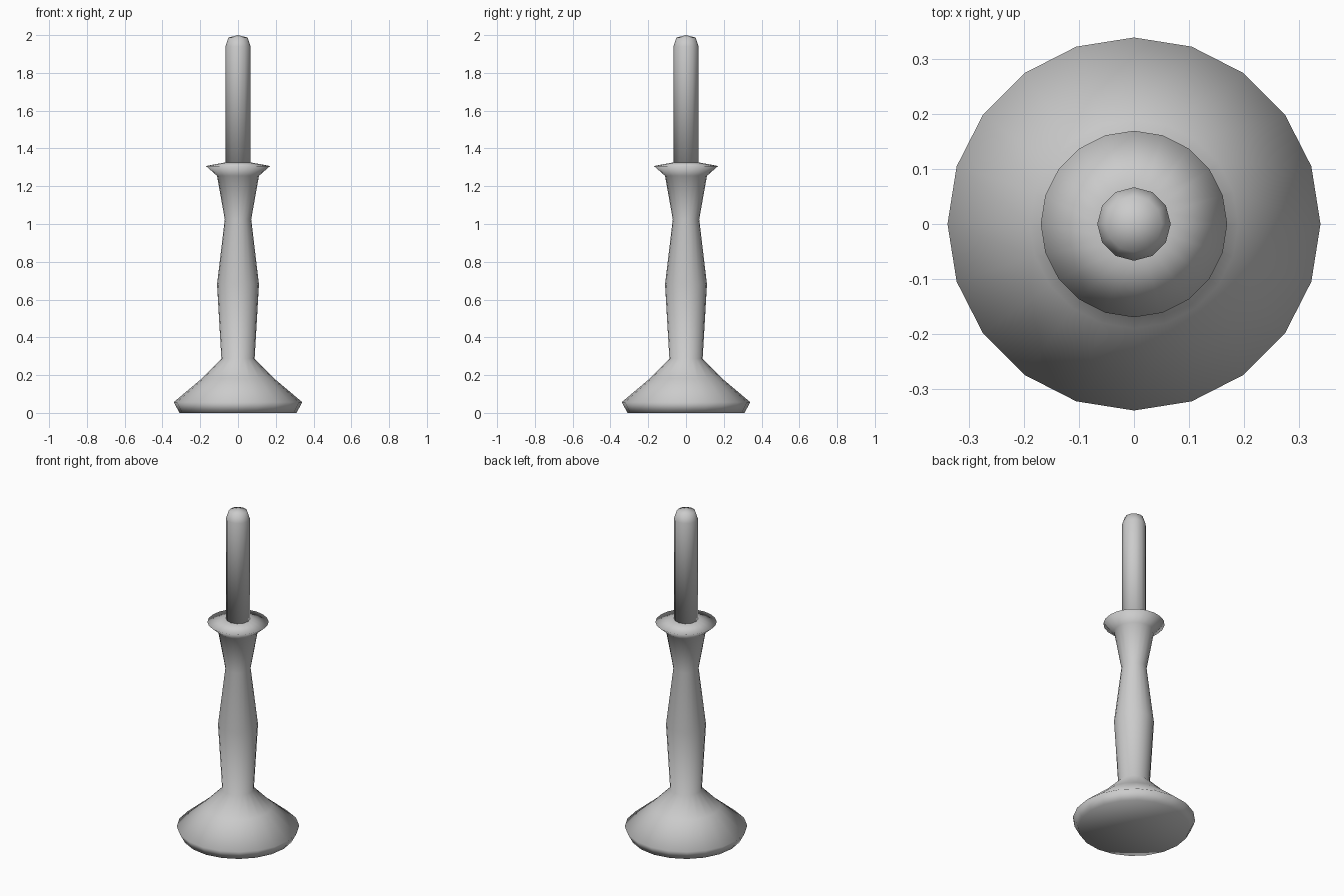
import bpy, bmesh, math

if "Cube" in bpy.data.objects:
    bpy.data.objects.remove(bpy.data.objects["Cube"])


def lathe(name, profile, sides):
    """Spin a (radius, z) profile round z; radius 0 makes a pole."""
    bm = bmesh.new()
    rings = []
    for r, z in profile:
        if r == 0:
            rings.append([bm.verts.new((0, 0, z))] * sides)
        else:
            rings.append([bm.verts.new((r * math.cos(2 * math.pi * i / sides),
                                        r * math.sin(2 * math.pi * i / sides), z))
                          for i in range(sides)])
    for low, high in zip(rings, rings[1:]):
        for i in range(sides):
            j = (i + 1) % sides
            corners = dict.fromkeys((low[i], low[j], high[j], high[i]))
            bm.faces.new(list(corners)).smooth = True
    bmesh.ops.recalc_face_normals(bm, faces=bm.faces)
    mesh = bpy.data.meshes.new(name)
    bm.to_mesh(mesh)
    bm.free()
    obj = bpy.data.objects.new(name, mesh)
    bpy.context.collection.objects.link(obj)
    return obj


# Turned holder: foot, baluster stem and drip pan
lathe("candle_holder", [
    (0, 0), (0.31, 0), (0.34, 0.057), (0.19, 0.183), (0.088, 0.287),
    (0.111, 0.68), (0.07, 1.025), (0.111, 1.255), (0.17, 1.307),
    (0.067, 1.326), (0, 1.33)], 20)

# Candle with a rounded tip
lathe("candle", [
    (0, 1.315), (0.067, 1.315), (0.067, 1.94), (0.051, 1.987), (0, 2.0)], 12)
